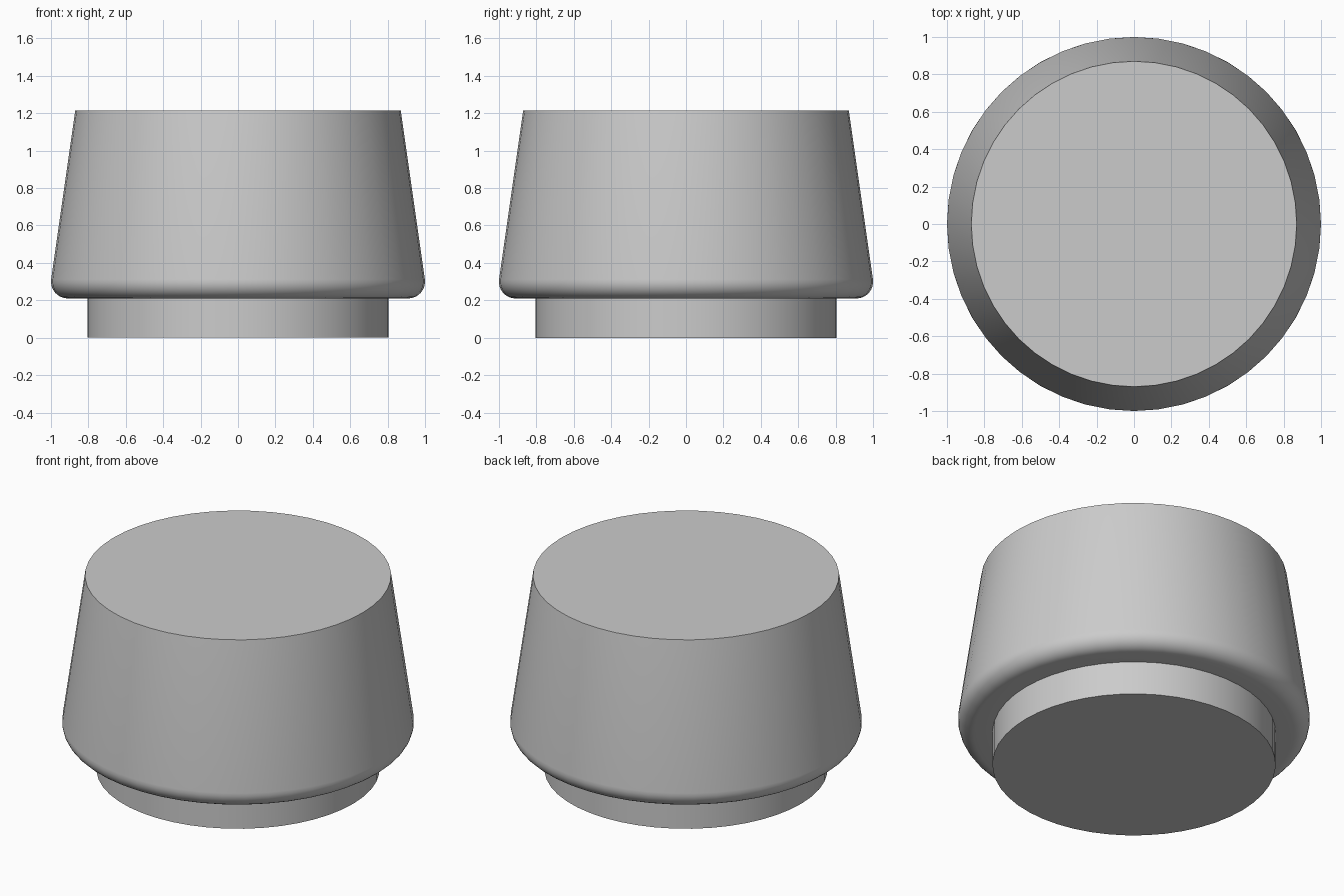
import bpy, bmesh, math

cube = bpy.data.objects.get("Cube")
if cube:
    bpy.data.objects.remove(cube)

SIDES = 48

grey = bpy.data.materials.new("light grey")
grey.use_nodes = True
colour = (0.6, 0.6, 0.6, 1)
grey.diffuse_color = colour
grey.node_tree.nodes["Principled BSDF"].inputs["Base Color"].default_value = colour


def lathe(name, profile):
    """Revolve (radius, height) points around z and cap both ends."""
    bm = bmesh.new()
    rings = []
    for r, z in profile:
        rings.append([bm.verts.new((r * math.cos(a), r * math.sin(a), z))
                      for a in (math.tau * i / SIDES for i in range(SIDES))])
    for low, high in zip(rings, rings[1:]):
        for i in range(SIDES):
            j = (i + 1) % SIDES
            bm.faces.new((low[i], low[j], high[j], high[i]))
    bm.faces.new(rings[0][::-1])
    bm.faces.new(rings[-1])
    mesh = bpy.data.meshes.new(name)
    bm.to_mesh(mesh)
    bm.free()
    mesh.materials.append(grey)
    obj = bpy.data.objects.new(name, mesh)
    bpy.context.collection.objects.link(obj)
    bpy.ops.object.select_all(action='DESELECT')
    obj.select_set(True)
    bpy.context.view_layer.objects.active = obj
    bpy.ops.object.shade_smooth_by_angle(angle=math.radians(35))
    return obj


# Short straight plug at the bottom
lathe("base_plug", [(0.805, 0), (0.805, 0.21)])

# Tapered body with a rounded lower rim
fillet = 0.09
taper = math.atan2(0.13, 0.93)
rim = []
for k in range(9):
    a = -math.pi / 2 + (math.pi / 2 + taper) * k / 8
    rim.append((1 - fillet + fillet * math.cos(a), 0.21 + fillet + fillet * math.sin(a)))
lathe("tapered_body", [(0.8, 0.21)] + rim + [(0.87, 1.215)])
